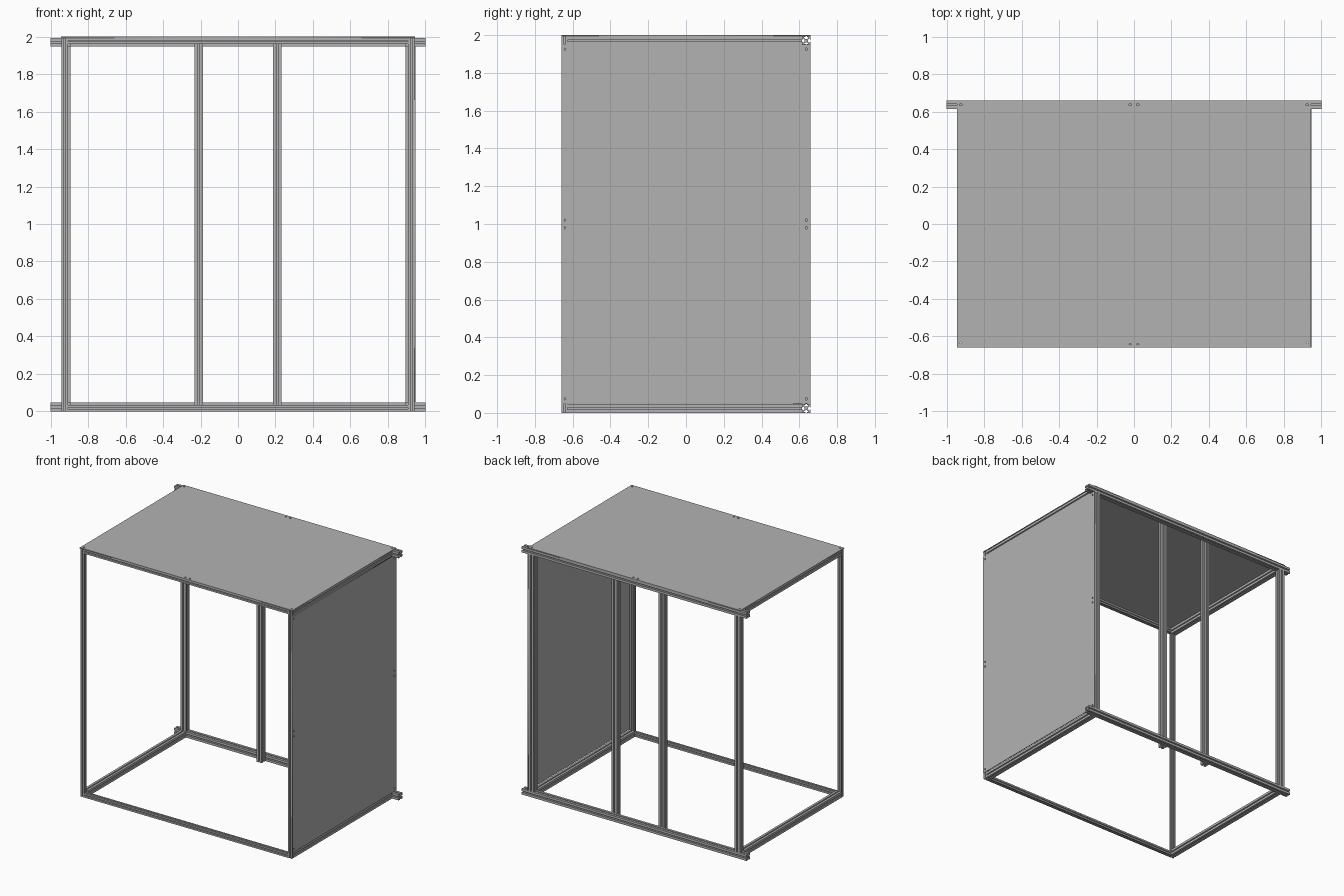
import bpy, bmesh, math
from mathutils import Vector, Matrix

if "Cube" in bpy.data.objects:
    bpy.data.objects.remove(bpy.data.objects["Cube"])

grey = bpy.data.materials.new("aluminium_grey")
grey.diffuse_color = (0.45, 0.45, 0.45, 1)
grey.use_nodes = True
grey.node_tree.nodes["Principled BSDF"].inputs["Base Color"].default_value = grey.diffuse_color

BIG, SMALL = 0.047, 0.033      # bar widths
X, Y, TOP = 0.941, 0.66, 1.994  # frame outer half width, half depth, height
SHEET = 0.006                  # panel thickness


def slot_profile(w):
    """Square cross-section with a T-slot in each side."""
    h = w / 2
    side = [(1, -1), (1, -.2), (.8, -.2), (.8, -.45), (.62, -.45), (.4, -.2),
            (.4, .2), (.62, .45), (.8, .45), (.8, .2), (1, .2)]
    pts = []
    for k in range(4):
        rot = Matrix.Rotation(k * math.pi / 2, 2)
        pts += [rot @ Vector(p) * h for p in side]
    return pts


def bar(name, start, end, w):
    """Extrude the slotted profile between two points along one axis."""
    a, b = Vector(start), Vector(end)
    axis = max(range(3), key=lambda i: abs(b[i] - a[i]))
    u, v = Vector((0, 0, 0)), Vector((0, 0, 0))
    u[(axis + 1) % 3] = 1
    v[(axis + 2) % 3] = 1
    bm = bmesh.new()
    face = bm.faces.new([bm.verts.new(a + u * p.x + v * p.y) for p in slot_profile(w)])
    ext = bmesh.ops.extrude_face_region(bm, geom=[face], use_keep_orig=True)
    bmesh.ops.translate(bm, vec=b - a,
                        verts=[g for g in ext["geom"] if isinstance(g, bmesh.types.BMVert)])
    bmesh.ops.recalc_face_normals(bm, faces=bm.faces[:])
    me = bpy.data.meshes.new(name)
    bm.to_mesh(me)
    bm.free()
    me.materials.append(grey)
    bpy.context.collection.objects.link(bpy.data.objects.new(name, me))


def panel(name, hw, hh, holes, matrix):
    """Thin sheet with drilled holes, made from a filled flat curve."""
    cu = bpy.data.curves.new(name, 'CURVE')
    cu.dimensions = '2D'
    cu.fill_mode = 'BOTH'
    cu.extrude = SHEET / 2
    loops = [[(-hw, -hh), (hw, -hh), (hw, hh), (-hw, hh)]]
    for cx, cy in holes:
        loops.append([(cx + .007 * math.cos(i * math.pi / 6),
                       cy + .007 * math.sin(i * math.pi / 6)) for i in range(12)])
    for loop in loops:
        sp = cu.splines.new('POLY')
        sp.points.add(len(loop) - 1)
        for p, (x, y) in zip(sp.points, loop):
            p.co = (x, y, 0, 1)
        sp.use_cyclic_u = True
    tmp = bpy.data.objects.new(name + "_outline", cu)
    bpy.context.collection.objects.link(tmp)
    bpy.context.view_layer.update()
    me = bpy.data.meshes.new_from_object(tmp.evaluated_get(bpy.context.evaluated_depsgraph_get()))
    bpy.data.objects.remove(tmp)
    me.materials.clear()
    me.materials.append(grey)
    ob = bpy.data.objects.new(name, me)
    ob.matrix_world = matrix
    bpy.context.collection.objects.link(ob)


b, s = BIG / 2, SMALL / 2

# Horizontal rails, bottom and top
for level, zb, zs in (("bottom", b, s), ("top", TOP - b, TOP - s)):
    bar(f"back_{level}_rail", (-1, Y - b, zb), (1, Y - b, zb), BIG)
    bar(f"front_{level}_rail", (-X + SMALL, -Y + s, zs), (X - SMALL, -Y + s, zs), SMALL)
    for side, sx in (("left", -1), ("right", 1)):
        x = sx * (X - b)
        bar(f"{side}_{level}_rail", (x, -Y + SMALL, zb), (x, Y - BIG, zb), BIG)

# Upright posts
for side, sx in (("left", -1), ("right", 1)):
    bar(f"front_{side}_post", (sx * (X - s), -Y + s, 0), (sx * (X - s), -Y + s, TOP), SMALL)
    bar(f"back_{side}_post", (sx * (X - b), Y - b, BIG), (sx * (X - b), Y - b, TOP - BIG), BIG)
    bar(f"middle_{side}_post", (sx * .21, Y - BIG - b, 0), (sx * .21, Y - BIG - b, TOP), BIG)

# Top sheet and right side sheet
panel("top_panel", .946, Y, [(x, y) for x in (-.925, -.02, .02, .925) for y in (-.638, .638)],
      Matrix.Translation((0, 0, TOP + SHEET / 2)))
to_side = Matrix(((0, 0, 1, 0), (1, 0, 0, 0), (0, 1, 0, 0), (0, 0, 0, 1)))
panel("side_panel", Y, .95, [(y, z) for y in (-.638, .638) for z in (-.925, -.02, .02, .925)],
      Matrix.Translation((X + SHEET / 2, 0, 1.0)) @ to_side)
